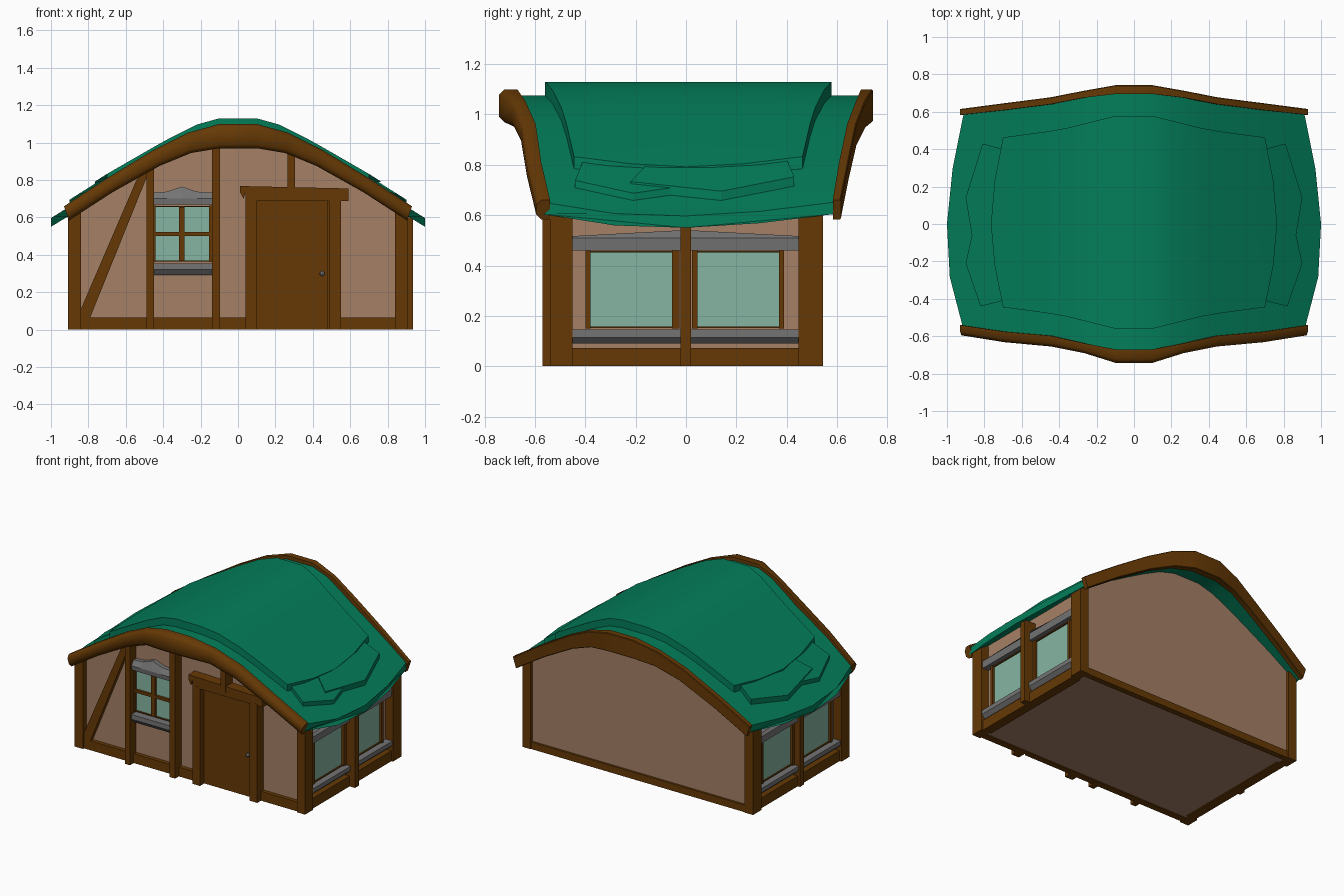
import bpy, bmesh, math

if "Cube" in bpy.data.objects:
    bpy.data.objects.remove(bpy.data.objects["Cube"])


def material(name, rgb):
    m = bpy.data.materials.new(name)
    lin = [((c / 255 + 0.055) / 1.055) ** 2.4 if c > 10 else c / 255 / 12.92 for c in rgb]
    m.diffuse_color = (*lin, 1)
    m.use_nodes = True
    m.node_tree.nodes["Principled BSDF"].inputs["Base Color"].default_value = m.diffuse_color
    return m


WOOD = material("brown timber", (102, 57, 5))
ROOF = material("green roof", (3, 126, 90))
WALL = material("beige plaster", (165, 128, 102))
STONE = material("grey stone", (116, 116, 116))
GLASS = material("pale green glass", (134, 181, 162))


def loft(name, rings, mat, smooth=0):
    """Closed solid through matching cross-sections, with end caps."""
    bm = bmesh.new()
    vs = [[bm.verts.new(p) for p in r] for r in rings]
    n = len(vs[0])
    for a, b in zip(vs, vs[1:]):
        for i in range(n):
            j = (i + 1) % n
            bm.faces.new((a[i], a[j], b[j], b[i]))
    bm.faces.new(vs[0])
    bm.faces.new(vs[-1])
    bmesh.ops.recalc_face_normals(bm, faces=bm.faces)
    me = bpy.data.meshes.new(name)
    bm.to_mesh(me)
    bm.free()
    me.materials.append(mat)
    ob = bpy.data.objects.new(name, me)
    bpy.context.collection.objects.link(ob)
    if smooth:
        bpy.ops.object.select_all(action='DESELECT')
        ob.select_set(True)
        bpy.context.view_layer.objects.active = ob
        bpy.ops.object.shade_smooth_by_angle(angle=math.radians(smooth))
    return ob


def interp(table, x):
    for (a, p), (b, q) in zip(table, table[1:]):
        if x <= b:
            break
    return p + (q - p) * (x - a) / (b - a)


ARCH = [(0, 1.075), (.1, 1.075), (.22, 1.043), (.36, .975), (.47, .915), (.7, .785), (.91, .652), (1, .597)]


def arch(x):
    return interp(ARCH, abs(x))


# local wall frames: u across, d outward, z up
def front(u, d, z): return (u, -.50 - d, z)
def right(u, d, z): return (.845 + d, u, z)
def left(u, d, z): return (-.845 - d, u, z)


def bar(name, M, poly, d0, d1, mat=WOOD):
    """Plate with outline poly in (u, z)."""
    return loft(name, [[M(u, d, z) for u, z in poly] for d in (d0, d1)], mat)


def box(name, M, u0, u1, z0, z1, d0, d1, mat=WOOD):
    return bar(name, M, [(u0, z0), (u1, z0), (u1, z1), (u0, z1)], d0, d1, mat)


def sill(name, M, u0, u1, zb, zm, zt):
    sec = [(-.01, zb), (.03, zb), (.055, zm), (.055, zt), (-.01, zt)]
    loft(name, [[M(u, d, z) for d, z in sec] for u in (u0, u1)], STONE)


def lintel(name, M, zb, zm, tops):
    rings = [[M(u, d, z) for d, z in ((-.01, zb), (.048, zb), (.052, zm), (.03, zt), (-.01, zt))]
             for u, zt in tops]
    loft(name, rings, STONE)


def window(name, M, u0, u1, z0, z1, wl, wr):
    box(name + "_glass", M, u0, u1, z0, z1, -.01, .008, GLASS)
    box(name + "_stile_a", M, u0 - wl, u0, z0 - .008, z1 + .008, -.01, .025)
    box(name + "_stile_b", M, u1, u1 + wr, z0 - .008, z1 + .008, -.01, .025)
    box(name + "_rail_top", M, u0, u1, z1, z1 + .006, -.01, .018)
    box(name + "_rail_bottom", M, u0, u1, z0 - .006, z0, -.01, .018)


# plaster body with arched gables
xs = [-.845, -.7, -.47, -.36, -.22, -.1, .1, .22, .36, .47, .7, .845]
loft("plaster_walls", [[(x, -.50, .006), (x, .525, .006), (x, .525, arch(x) - .025),
                        (x, -.50, arch(x) - .025)] for x in xs], WALL)


# roof sheets: curved in x, flared towards the gables
def sheet(name, stations, reach, ends, lift, thick, back):
    V = (-1, -.5, 0, .5, 1)

    def ring(s, xv):
        top, low = [], []
        for v, x in zip(V, xv):
            y = v * (interp(reach, x) + (back if v > 0 else 0))
            z = arch(x) + interp(lift, x)
            top.append((s * x, y, z))
            low.append((s * x, y, z - thick))
        return top + low[::-1]
    rings = [ring(-1, ends)]
    rings += [ring(-1, [x] * 5) for x in reversed(stations)]
    rings += [ring(1, [x] * 5) for x in stations]
    rings.append(ring(1, ends))
    loft(name, rings, ROOF, 30)


sheet("roof", [.1, .22, .36, .47, .7, .88],
      [(0, .69), (.1, .69), (.22, .667), (.36, .642), (.47, .62), (.7, .595), (.9, .572), (1, .565)],
      [.91, .985, 1.0, .97, .91], [(0, 0), (1, 0)], .047, .022)
sheet("upper_roof_layer", [.1, .22, .36, .47, .64],
      [(0, .56), (.1, .56), (.2, .535), (.4, .485), (.7, .445), (1, .44)],
      [.70, .745, .765, .745, .70], [(0, .055), (.1, .055), (.7, .048), (1, .048)], .055, .018)

# loose roof patches tucked under the upper layer on both slopes
P1 = [(.70, -.41), (.82, -.44), (.90, -.21), (.86, -.03), (.70, -.03)]
P2 = [(.70, .40), (.81, .43), (.90, .14), (.84, -.22), (.74, -.16)]
for s, side in ((-1, "left"), (1, "right")):
    for n, poly, h in (("lower", P1, .029), ("upper", P2, .037)):
        loft(f"{n}_roof_patch_{side}", [[(s * x, y, arch(x) + k) for x, y in poly]
                                        for k in (h - .045, h)], ROOF)

# arched gable boards: (top x, top z, bottom x, bottom z, inner y, outer y)
FRONT = [(.1, 1.10, .1, .97, .67, .742), (.27, 1.052, .25, .945, .637, .69), (.45, .962, .42, .875, .597, .655),
         (.7, .81, .67, .735, .575, .632), (.93, .66, .905, .583, .54, .595)]
BACK = [(.1, 1.10, .1, .97, .695, .742), (.27, 1.052, .25, .945, .675, .712), (.45, .962, .42, .875, .64, .677),
        (.7, .81, .67, .735, .608, .645), (.93, .66, .905, .583, .583, .615)]
for name, table, sy, bev in (("front_gable_board", FRONT, -1, .02), ("back_gable_board", BACK, 1, .004)):
    rings = []
    for s, rows in ((-1, table[::-1]), (1, table)):
        for tx, tz, bx, bz, yi, yo in rows:
            f = min(bev / (tz - bz), .4)

            def pt(y, t):
                return (s * (bx + (tx - bx) * t), sy * y, bz + (tz - bz) * t)
            rings.append([pt(yi, 0), pt(yo - bev, 0), pt(yo, f), pt(yo, 1 - f), pt(yo - bev, 1), pt(yi, 1)])
    loft(name, rings, WOOD, 55 if sy < 0 else 30)

# side walls: posts, beam and two windows each
for M, side, proud, mid in ((right, "right", .06, .09), (left, "left", .063, .065)):
    box(f"{side}_front_corner_post", M, -.54, -.45, 0, .64, -.005, proud)
    box(f"{side}_back_corner_post", M, .447, .545, 0, .64, -.005, proud)
    box(f"{side}_centre_post", M, -.022, .02, 0, .6, -.02, mid)
    box(f"{side}_base_beam", M, -.45, .447, 0, .073, -.02, .048)
    for u0, u1, wl, wr, a, b, za, zb, tag in ((-.38, -.055, .02, .03, -.45, -.022, .517, .54, "front"),
                                             (.045, .37, .022, .02, .02, .447, .54, .517, "back")):
        n = f"{side}_{tag}_window"
        window(n, M, u0, u1, .158, .452, wl, wr)
        sill(n + "_sill", M, a, b, .09, .115, .145)
        lintel(n + "_lintel", M, .46, .51, [(a, za), (b, zb)])

# back base beam
loft("back_base_beam", [[(x, .5, 0), (x, .54, 0), (x, .54, .05), (x, .5, .05)] for x in (-.84, .84)], WOOD)

# front timbers
for n, u0, u1, z0, z1, d in (("window_post_left", -.49, -.45, 0, .89, .07),
                             ("window_post_right", -.14, -.095, 0, 1.0, .07),
                             ("door_post_left", .04, .10, 0, .70, .07),
                             ("door_post_right", .49, .55, 0, .70, .07),
                             ("post_above_door", .265, .305, .72, .96, .075),
                             ("front_base_beam_left", -.84, .04, 0, .066, .028),
                             ("front_base_beam_right", .55, .84, 0, .066, .028),
                             ("door", .10, .478, 0, .69, .022),
                             ("door_edge", .478, .49, 0, .69, .01)):
    box(n, front, u0, u1, z0, z1, -.02, d)
bar("door_lintel", front, [(.04, .688), (.59, .688), (.59, .735), (.04, .735)], -.02, .069)
bar("door_lintel_cap", front, [(.01, .735), (.03, .70), (.04, .735), (.59, .725), (.59, .755), (.01, .768)], -.02, .072)
bar("diagonal_brace", front, [(-.84, .066), (-.79, .066), (-.47, .86), (-.53, .83), (-.84, .11)], -.02, .03)

# front window with cross bars
window("front_window", front, -.44, -.155, .37, .655, .01, .015)
box("front_window_upright", front, -.315, -.285, .37, .655, -.01, .027)
box("front_window_crossbar", front, -.44, -.155, .502, .522, -.01, .025)
sill("front_window_sill", front, -.45, -.14, .292, .322, .355)
lintel("front_window_lintel", front, .668, .70,
       [(-.45, .733), (-.38, .738), (-.3, .765), (-.22, .738), (-.14, .733)])

# door knob
bpy.ops.mesh.primitive_uv_sphere_add(segments=8, ring_count=6, radius=.014, location=(.45, -.534, .30))
knob = bpy.context.object
knob.name = "door_knob"
knob.data.materials.append(STONE)
